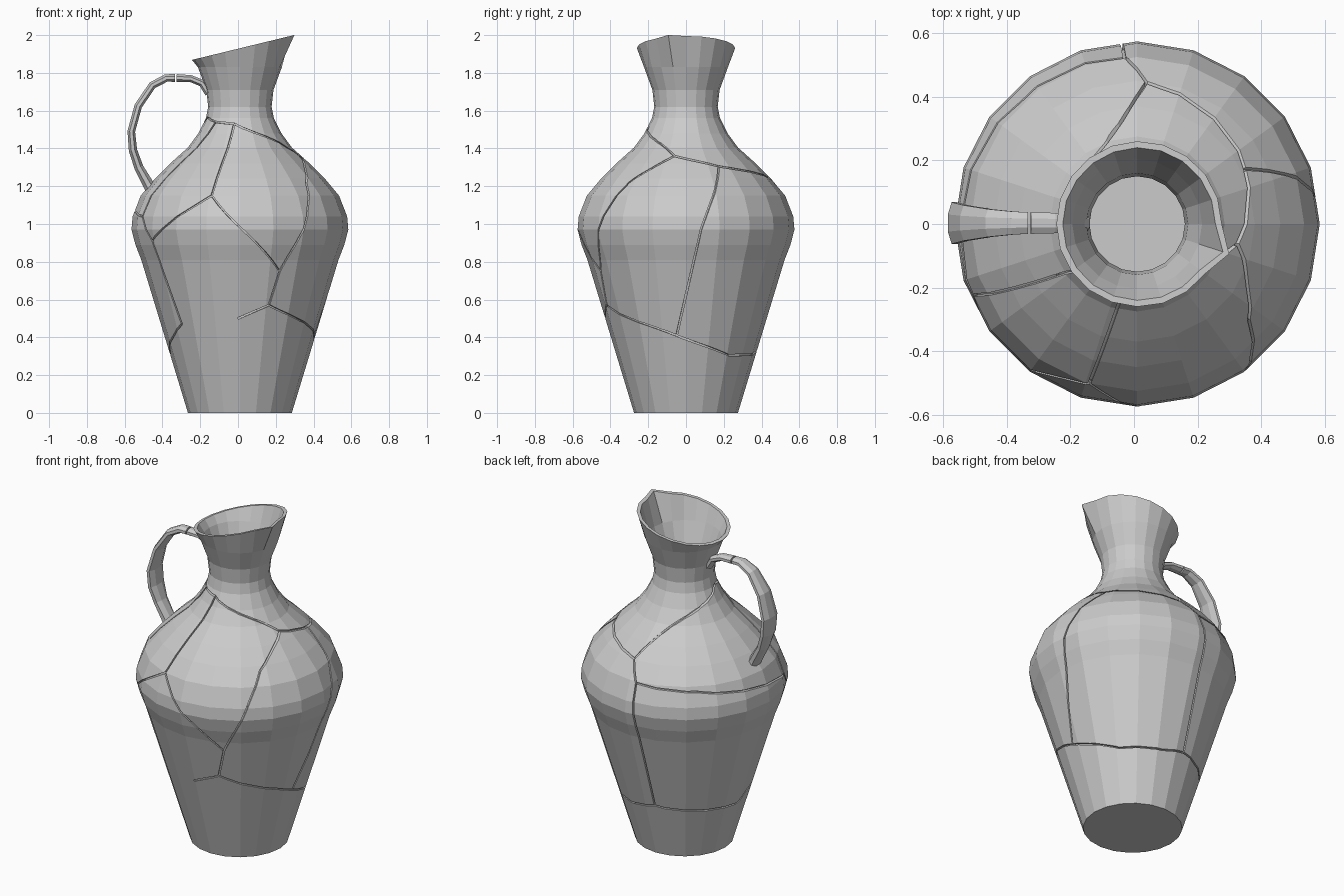
import bpy, bmesh, math
from mathutils import Vector

if "Cube" in bpy.data.objects:
    bpy.data.objects.remove(bpy.data.objects["Cube"])

N, CX = 20, 0.01          # sides and axis position
PROFILE = [(.275, 0), (.522, .81), (.553, .89), (.574, .97), (.568, 1.04), (.525, 1.15),
           (.45, 1.24), (.37, 1.32), (.275, 1.405), (.22, 1.48), (.18, 1.56),
           (.168, 1.62), (.178, 1.71), (.222, 1.83)]


def make(name, rings, closed_loop=False):
    """Skin a list of rings of points into a capped solid."""
    bm = bmesh.new()
    loops = [[bm.verts.new(p) for p in ring] for ring in rings]
    for a, b in zip(loops, loops[1:]):
        n = len(a)
        for i in range(n):
            bm.faces.new((a[i], a[(i + 1) % n], b[(i + 1) % n], b[i]))
    bm.faces.new(loops[0][::-1])
    bm.faces.new(loops[-1])
    bmesh.ops.recalc_face_normals(bm, faces=bm.faces)
    me = bpy.data.meshes.new(name)
    bm.to_mesh(me)
    bm.free()
    ob = bpy.data.objects.new(name, me)
    bpy.context.collection.objects.link(ob)
    return ob


def ring(r, z):
    return [(CX + r * math.cos(i * math.tau / N), r * math.sin(i * math.tau / N), z)
            for i in range(N)]


def rim(inset):
    """Slanted mouth with one corner pulled out as a spout."""
    pts = []
    for i in range(N):
        a = i * math.tau / N
        r = .26 + .006 * math.cos(a) - inset
        if i == N - 1:
            r += .038
        x = CX + r * math.cos(a)
        pts.append((x, r * math.sin(a), 1.928 + .243 * x))
    return pts


# Jug body: outer wall, rim, inner wall
outer = [ring(r, z) for r, z in PROFILE]
inner = [ring(r - (.018 if z > 1.5 else .03), max(z, .03)) for r, z in reversed(PROFILE)]
body = make("jug_body", outer + [rim(0), rim(.02)] + inner)


# Crack grooves across the outer surface
def surface_radius(a, z):
    for (r0, z0), (r1, z1) in zip(PROFILE, PROFILE[1:]):
        if z <= z1:
            r = r0 + (r1 - r0) * (z - z0) / (z1 - z0)
            break
    s = math.tau / N
    return r * math.cos(s / 2) / math.cos(a % s - s / 2)


def crack(points, width=.009, depth=.013):
    pts = [Vector(points[0])]
    for a, b in zip(points, points[1:]):
        pts += [Vector(a).lerp(Vector(b), k / 8) for k in range(1, 9)]
    surf = []
    for p in pts:
        a = math.atan2(p.y, p.x - CX)
        d = Vector((math.cos(a), math.sin(a), 0))
        surf.append((Vector((CX, 0, p.z)) + d * surface_radius(a, p.z), d))
    rings = []
    for i, (p, d) in enumerate(surf):
        t = surf[min(i + 1, len(surf) - 1)][0] - surf[max(i - 1, 0)][0]
        s = t.cross(d).normalized() * width / 2
        lo, hi = p - d * depth, p + d * .03
        rings.append([lo - s, lo + s, hi + s, hi - s])
    return make("crack_cutter", rings)


F1, F2, F3 = (-.165, -.05, 1.565), (-.12, -.14, 1.54), (-.02, -.19, 1.53)
R1, R2, R3 = (.315, -.06, 1.36), (.335, .167, 1.305), (.4, -.05, .41)
N1, N2, N3 = (.04, .455, 1.24), (-.03, .53, 1.14), (-.05, .38, .34)
L1, L2 = (-.51, -.225, 1.04), (-.46, -.31, .91)
C1, C2, C3 = (-.14, -.5, 1.15), (.22, -.45, .75), (.16, -.41, .57)
B = (-.3, -.28, .47)
CRACKS = [
    [F1, F2, F3, R1, R2, N1, F1],
    [F2, (-.24, -.16, 1.38), L1, L2, B],
    [F3, C1, C2, C3],
    [C1, (-.31, -.46, 1.045), L2],
    [R1, (.36, -.3, 1.22), (.365, -.43, 1.05), C2],
    [R2, (.575, .08, .97), R3],
    [N1, N2, N3],
    [N2, (-.36, .4, 1.12), L1],
    [B, (0, -.42, .5), C3, R3, (.29, .22, .305), (.1, .36, .31), N3, (-.36, .02, .3), B],
]
bpy.context.view_layer.objects.active = body
for path in CRACKS:
    for seg in zip(path, path[1:]):
        cutter = crack(seg)
        mod = body.modifiers.new("groove", 'BOOLEAN')
        mod.operation, mod.solver, mod.object = 'DIFFERENCE', 'EXACT', cutter
        bpy.ops.object.modifier_apply(modifier=mod.name)
        bpy.data.objects.remove(cutter)


# Handle, broken into two pieces: (x, z, width, thickness)
def handle(name, stations):
    rings = []
    for i, (x, z, w, t) in enumerate(stations):
        a, b = stations[max(i - 1, 0)], stations[min(i + 1, len(stations) - 1)]
        d = Vector((b[0] - a[0], 0, b[1] - a[1])).normalized()
        n = Vector((d.z, 0, -d.x))
        rings.append([Vector((x, .003, z)) + n * (t / 2 * math.cos(k * math.tau / 8 + math.pi / 8) * 1.05)
                      + Vector((0, w / 2 * math.sin(k * math.tau / 8 + math.pi / 8) * 1.05, 0))
                      for k in range(8)])
    make(name, rings)


handle("handle_upper", [(-.155, 1.69, .06, .04), (-.19, 1.745, .066, .04), (-.25, 1.77, .066, .038),
                        (-.325, 1.773, .07, .042)])
handle("handle_lower", [(-.333, 1.773, .07, .042), (-.38, 1.773, .075, .042), (-.453, 1.735, .09, .042),
                        (-.528, 1.625, .115, .042), (-.565, 1.49, .135, .042),
                        (-.556, 1.39, .13, .046), (-.525, 1.3, .105, .05),
                        (-.475, 1.21, .095, .06), (-.45, 1.16, .1, .06)])
